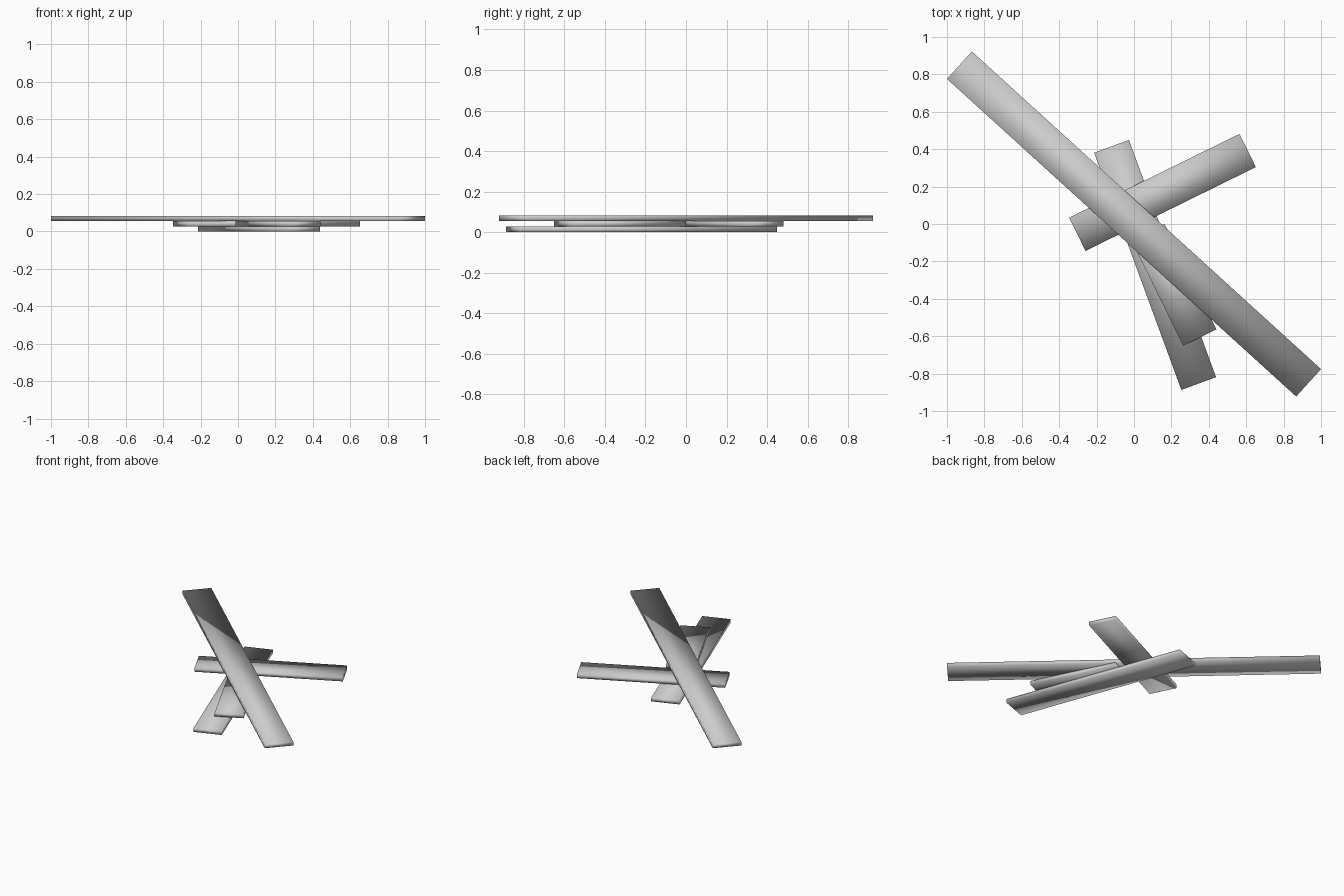
import bpy, math

if "Cube" in bpy.data.objects:
    bpy.data.objects.remove(bpy.data.objects["Cube"])

WIDTH = 0.198
THICK = 0.0277


def plank(name, start, end, layer):
    """Flat bar running between two end midpoints, resting on a given layer."""
    dx, dy = end[0] - start[0], end[1] - start[1]
    bpy.ops.mesh.primitive_cube_add(
        size=1,
        location=((start[0] + end[0]) / 2, (start[1] + end[1]) / 2, (layer + 0.5) * THICK),
        rotation=(0, 0, math.atan2(dy, dx)))
    ob = bpy.context.object
    ob.name = name
    ob.scale = (math.hypot(dx, dy), WIDTH, THICK)
    bpy.ops.object.transform_apply(location=False, rotation=False, scale=True)
    bpy.ops.object.shade_smooth()
    return ob


# bottom layer
plank("bottom_plank", (-0.12, 0.415), (0.346, -0.853), 0)
# middle layer: a crossing plank and a short one at right angles to it
plank("middle_plank", (-0.303, -0.055), (0.608, 0.393), 1)
plank("short_plank", (0.352, -0.607), (0.075, -0.044), 1)
# top layer: the long diagonal
plank("top_plank", (-0.9334, 0.849), (0.9334, -0.849), 2)
